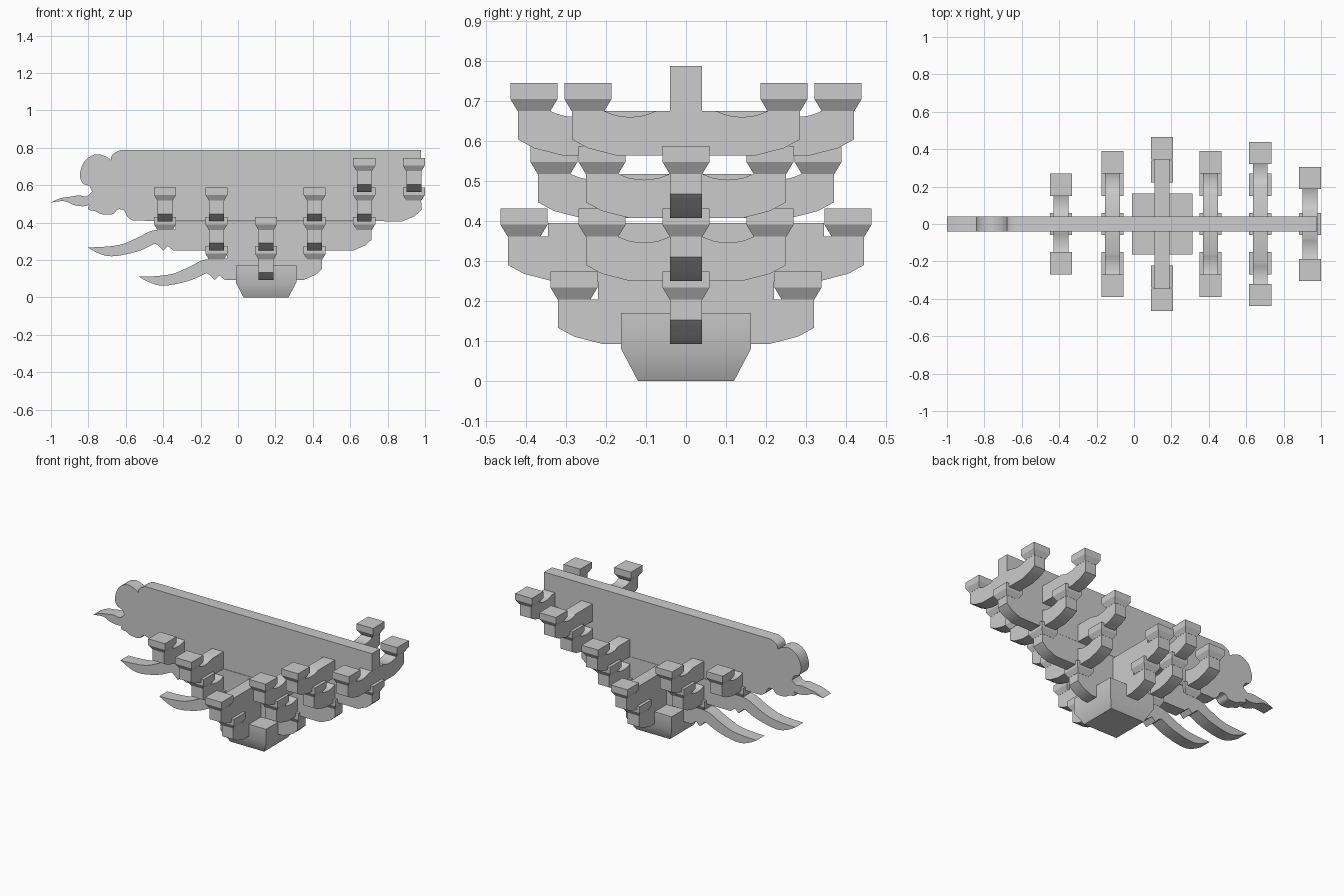
import bpy
import bmesh
from mathutils import Vector

if "Cube" in bpy.data.objects:
    bpy.data.objects.remove(bpy.data.objects["Cube"], do_unlink=True)

grey = bpy.data.materials.new("plain grey")
grey.use_nodes = True
shade = (0.6, 0.6, 0.6, 1)
grey.diffuse_color = shade
grey.node_tree.nodes["Principled BSDF"].inputs["Base Color"].default_value = shade

HALF = 0.04      # half thickness of every timber
RISE = 0.157     # height of one tier
BASE = 0.093     # underside of the first tier
MID = 0.15       # x of the column axis


def finish(name, bm, angle=30):
    bmesh.ops.recalc_face_normals(bm, faces=bm.faces)
    mesh = bpy.data.meshes.new(name)
    bm.to_mesh(mesh)
    bm.free()
    mesh.materials.append(grey)
    obj = bpy.data.objects.new(name, mesh)
    bpy.context.collection.objects.link(obj)
    bpy.ops.object.select_all(action='DESELECT')
    obj.select_set(True)
    bpy.context.view_layer.objects.active = obj
    bpy.ops.object.shade_smooth_by_angle(angle=angle * 0.01745)
    return obj


def extrude(name, outline, axis, centre=0.0):
    """Extrude a flat (u, z) outline to timber thickness along x or y."""
    bm = bmesh.new()
    if axis == 'Y':
        verts = [bm.verts.new((u, centre - HALF, z)) for u, z in outline]
        shift = Vector((0, 2 * HALF, 0))
    else:
        verts = [bm.verts.new((centre - HALF, u, z)) for u, z in outline]
        shift = Vector((2 * HALF, 0, 0))
    face = bm.faces.new(verts)
    new = bmesh.ops.extrude_face_region(bm, geom=[face])["geom"]
    bmesh.ops.translate(bm, vec=shift,
                        verts=[g for g in new if isinstance(g, bmesh.types.BMVert)])
    return finish(name, bm)


def curve(points, steps=4):
    """Run a smooth line through the points."""
    pts = [Vector(p) for p in points]
    pts = [pts[0]] + pts + [pts[-1]]
    out = []
    for a, b, c, d in zip(pts, pts[1:], pts[2:], pts[3:]):
        for s in range(steps):
            t = s / steps
            p = 2 * b + (c - a) * t + (2 * a - 5 * b + 4 * c - d) * t ** 2
            out.append(tuple((p + (3 * b - a - 3 * c + d) * t ** 3) / 2))
    return out + [tuple(pts[-1])]


def tapered_block(name, x, y, z, sections):
    """Stack square sections given as (half width, height)."""
    bm = bmesh.new()
    rings = [[bm.verts.new((x + sx * h, y + sy * h, z + dz))
              for sx, sy in ((-1, -1), (1, -1), (1, 1), (-1, 1))]
             for h, dz in sections]
    bm.faces.new(rings[0])
    bm.faces.new(rings[-1])
    for low, high in zip(rings, rings[1:]):
        for i in range(4):
            j = (i + 1) % 4
            bm.faces.new((low[i], low[j], high[j], high[i]))
    finish(name, bm)


def small_block(name, x, y, z):
    tapered_block(name, x, y, z, ((0.041, 0), (0.059, 0.03), (0.059, 0.07)))


def cross_arm(name, x, tier, reach, style):
    """Arm along y with rounded ends and a bearing block on each end."""
    z = BASE + tier * RISE
    top = z + 0.111
    seat = reach - 0.04
    half = [(reach - 0.11, z), (reach - 0.04, z + 0.018),
            (reach, z + 0.04), (reach, top)]
    inner = seat - HALF
    if style == "scooped":
        half += curve([(inner, top), (inner - 0.03, top - 0.011),
                       (inner - 0.065, top - 0.015),
                       (inner - 0.1, top - 0.011), (inner - 0.13, top)], 2)
    else:
        crown = z + (RISE if style == "full" else 0.145)
        half += [(seat - 0.06, top), (seat - 0.06, crown)]
    outline = half + [(-y, h) for y, h in reversed(half)]
    extrude(name, outline, 'X', x)
    for side, word in ((1, "back"), (-1, "front")):
        small_block(f"{name}_{word}_block", x, side * seat, top)


# Base block
tapered_block("base_block", MID, 0, 0, ((0.12, 0), (0.162, 0.08), (0.162, 0.17)))


def right_end(tier):
    """Rounded lower corner of a long beam."""
    r = 0.45 + 0.265 * tier
    z = BASE + tier * RISE
    return [(r, z + 0.06), (r - 0.035, z + 0.028), (r - 0.1, z)]


# Two long beams, each with a drooping beak
beak = [(-.17, .037), (-.25, 0), (-.35, -.025), (-.42, -.029), (-.48, -.01), (-.53, .018)]
beak_top = [(-.53, .018), (-.45, .02), (-.35, .033), (-.26, .07), (-.18, .108), (-.06, .115)]
notches = [(-.07, 0), (-.1, .025), (-.125, 0), (-.155, .03)]
for tier, word in enumerate(("lower", "middle")):
    z = BASE + tier * RISE
    local = notches + curve(beak) + curve(beak_top)[1:] + [(-.06, RISE)]
    outline = [(0.45 + 0.265 * tier, z + RISE)] + right_end(tier)
    outline += [(u - 0.275 * tier, z + h) for u, h in local]
    extrude(f"{word}_beam", outline, 'Y')

# Tall top beam with a scalloped head and a curved snout
chin = [(-.56, .41), (-.59, .43), (-.61, .465), (-.645, .47), (-.67, .445),
        (-.73, .445), (-.76, .46), (-.8, .47), (-.795, .495)]
snout_low = [(-.795, .495), (-.83, .487), (-.88, .495), (-.93, .515), (-1, .507)]
snout_top = [(-1, .507), (-.95, .53), (-.9, .538), (-.85, .545), (-.81, .54), (-.78, .565)]
brow = [(-.78, .565), (-.795, .595), (-.83, .61), (-.845, .65), (-.835, .7),
        (-.81, .74), (-.76, .765), (-.71, .755), (-.68, .735)]
crest = [(-.68, .735), (-.67, .765), (-.63, .787)]
outline = [(0.978, 0.787)] + right_end(2)
for part in (chin, snout_low, snout_top, brow, crest):
    outline += curve(part)[:-1]
outline.append(crest[-1])
extrude("top_beam", outline, 'Y')

# Cross arms: column axis first, then stepping outwards
cross_arm("axis_lower_arm", MID, 0, 0.32, "full")
cross_arm("axis_upper_arm", MID, 1, 0.445, "flat")
for x, tier, word in ((-0.115, 1, "left_inner"), (0.41, 1, "right_inner"),
                      (0.675, 2, "right_middle")):
    cross_arm(f"{word}_short_arm", x, tier, 0.25, "scooped")
    cross_arm(f"{word}_long_arm", x, tier + 1, 0.37 if tier == 1 else 0.42, "scooped")
cross_arm("left_outer_arm", -0.39, 2, 0.25, "scooped")
cross_arm("right_outer_arm", 0.94, 3, 0.285, "scooped")

# Bearing blocks on the beam ends, under the arms
for x, tier in ((-0.115, 0), (0.41, 0), (-0.39, 1), (0.675, 1), (0.94, 2)):
    small_block("beam_end_block", x, 0, BASE + tier * RISE + 0.111)
